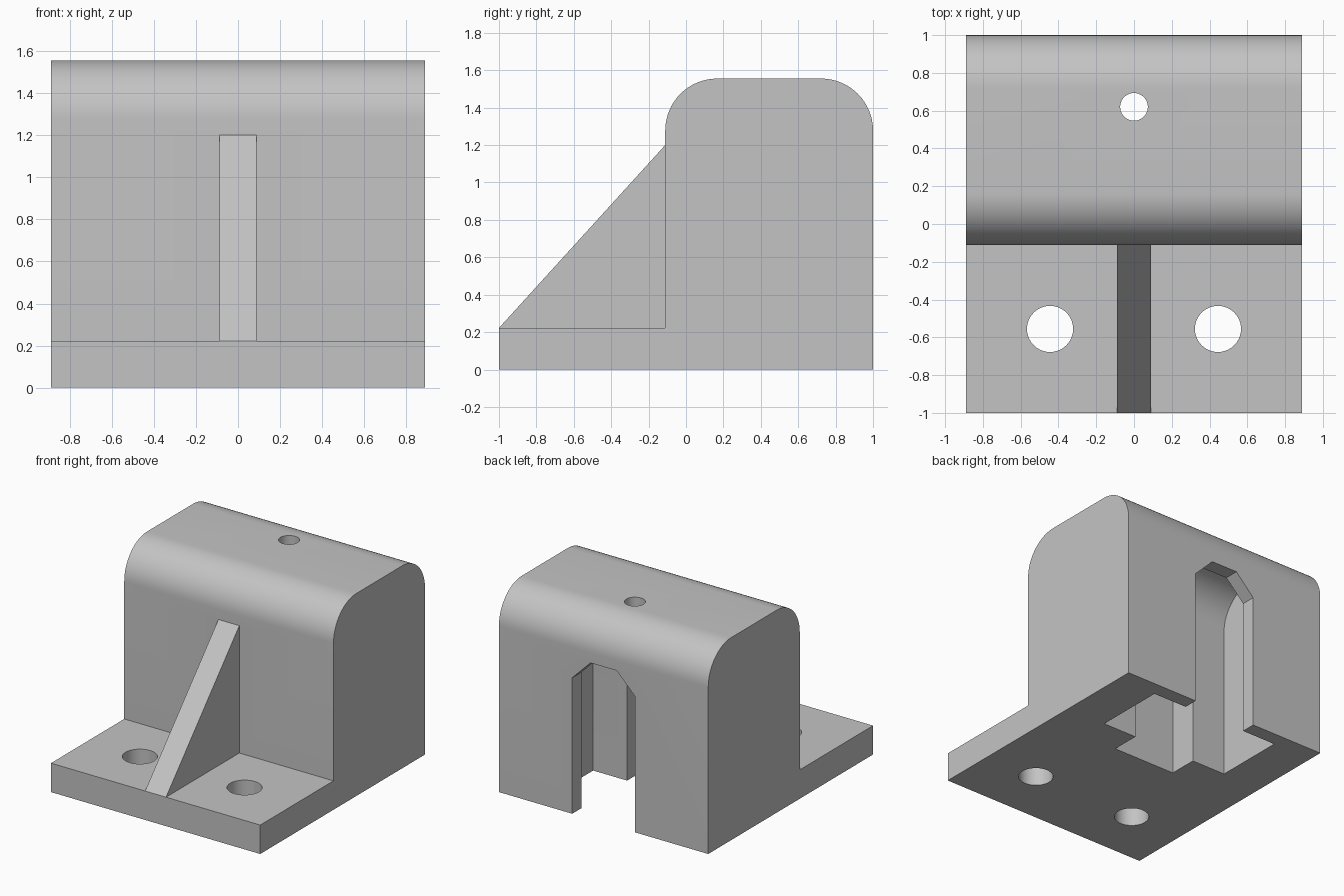
import bpy
import bmesh
from math import sin, cos, pi, radians
from mathutils import Vector

if "Cube" in bpy.data.objects:
    bpy.data.objects.remove(bpy.data.objects["Cube"], do_unlink=True)

U = 1 / 9          # design unit: the part is 16 x 18 x 14 units

grey = bpy.data.materials.new("plain_grey")
grey.use_nodes = True
grey.diffuse_color = (0.55, 0.55, 0.55, 1)
grey.node_tree.nodes["Principled BSDF"].inputs["Base Color"].default_value = (0.55, 0.55, 0.55, 1)


def arc(cx, cy, r, start, end, steps=16):
    """Points along an arc, angles in degrees."""
    angles = [radians(start + (end - start) * i / steps) for i in range(steps + 1)]
    return [(cx + r * cos(a), cy + r * sin(a)) for a in angles]


def prism(name, profile, axis, low, high):
    """Extrude a closed 2D profile along x, y or z (all in units)."""
    place = {"x": lambda a, b, t: (t, a, b),
             "y": lambda a, b, t: (a, t, b),
             "z": lambda a, b, t: (a, b, t)}[axis]
    bm = bmesh.new()
    face = bm.faces.new([bm.verts.new(Vector(place(a, b, low)) * U) for a, b in profile])
    grown = bmesh.ops.extrude_face_region(bm, geom=[face])["geom"]
    shift = Vector(place(0, 0, high - low)) * U
    bmesh.ops.translate(bm, vec=shift, verts=[v for v in grown if isinstance(v, bmesh.types.BMVert)])
    bmesh.ops.recalc_face_normals(bm, faces=bm.faces)
    mesh = bpy.data.meshes.new(name)
    bm.to_mesh(mesh)
    bm.free()
    mesh.materials.append(grey)
    obj = bpy.data.objects.new(name, mesh)
    bpy.context.collection.objects.link(obj)
    return obj


def combine(target, tool, operation):
    """Apply a boolean and discard the tool."""
    tool.hide_render = True
    mod = target.modifiers.new(tool.name, "BOOLEAN")
    mod.operation = operation
    mod.solver = "EXACT"
    mod.object = tool
    bpy.context.view_layer.objects.active = target
    bpy.ops.object.modifier_apply(modifier=mod.name)
    bpy.data.objects.remove(tool, do_unlink=True)


# Base plate and rounded block share one side profile
side = [(-9, 0), (9, 0)]
side += arc(6.5, 11.5, 2.5, 0, 90) + arc(1.5, 11.5, 2.5, 90, 180)
side += [(-1, 2), (-9, 2)]
body = prism("bracket_body", side, "x", -8, 8)

# Triangular stiffening rib, rooted inside the plate and block
rib = prism("rib", [(-9, 2), (-1, 10.8), (-0.5, 10.8), (-0.5, 1)], "x", -0.8, 0.8)
combine(body, rib, "UNION")

# Rear slot with a chamfered top
half, flat, top = 2.4, 1, 10.8
slot = [(-half, -1), (half, -1), (half, top - 1.4), (flat, top),
        (-flat, top), (-half, top - 1.4)]
combine(body, prism("slot_cutter", slot, "y", 1, 10), "DIFFERENCE")

# Wide inner pocket with an arched roof
pocket = [(3, -1), (8, -1)] + arc(5.5, 10.5, 2.5, 0, 180, 32)
combine(body, prism("pocket_cutter", pocket, "x", -5, 5), "DIFFERENCE")

# Two mounting holes in the plate and one small hole in the roof
for x, y, r, low, high in [(-4, -5, 1.1, -1, 3), (4, -5, 1.1, -1, 3), (0, 5.58, 0.66, 11, 15)]:
    circle = arc(x, y, r, 0, 360, 40)[:-1]
    combine(body, prism("hole_cutter", circle, "z", low, high), "DIFFERENCE")

# Smooth the rounds, keep the edges sharp
bpy.ops.object.select_all(action="DESELECT")
body.select_set(True)
bpy.context.view_layer.objects.active = body
bpy.ops.object.shade_smooth_by_angle(angle=radians(25))
